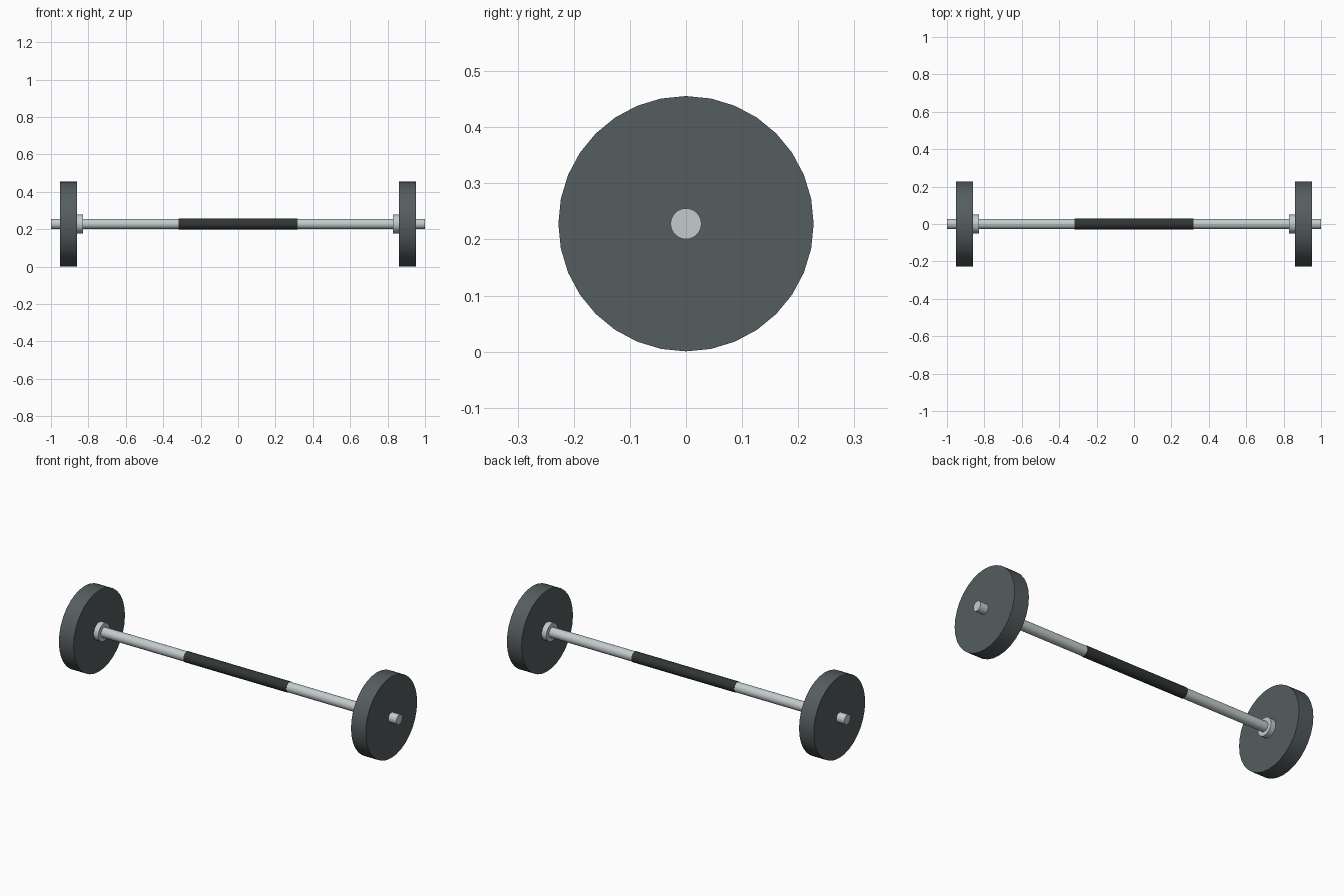
import bpy
from math import pi, radians

if "Cube" in bpy.data.objects:
    bpy.data.objects.remove(bpy.data.objects["Cube"])

AXIS_Z = 0.228


def material(name, rgb):
    m = bpy.data.materials.new(name)
    m.diffuse_color = (*rgb, 1)
    m.use_nodes = True
    m.node_tree.nodes["Principled BSDF"].inputs["Base Color"].default_value = m.diffuse_color
    return m


steel = material("steel", (0.55, 0.6, 0.61))
iron = material("iron", (0.09, 0.11, 0.115))
rubber = material("rubber", (0.03, 0.036, 0.038))


def cylinder_x(name, x0, x1, radius, mat):
    """Cylinder lying along x from x0 to x1 on the bar axis."""
    bpy.ops.mesh.primitive_cylinder_add(
        vertices=32, radius=radius, depth=abs(x1 - x0),
        location=((x0 + x1) / 2, 0, AXIS_Z), rotation=(0, pi / 2, 0))
    ob = bpy.context.object
    ob.name = name
    ob.data.materials.append(mat)
    bpy.ops.object.shade_smooth_by_angle(angle=radians(30))
    return ob


# Bar and centre grip
cylinder_x("bar", -1, 1, 0.0275, steel)
cylinder_x("grip", -0.318, 0.318, 0.0295, rubber)

# Weight plate and inner collar at each end
for label, s in (("left", -1), ("right", 1)):
    cylinder_x(label + "_plate", s * 0.86, s * 0.951, 0.2275, iron)
    cylinder_x(label + "_collar", s * 0.83, s * 0.865, 0.05, steel)
